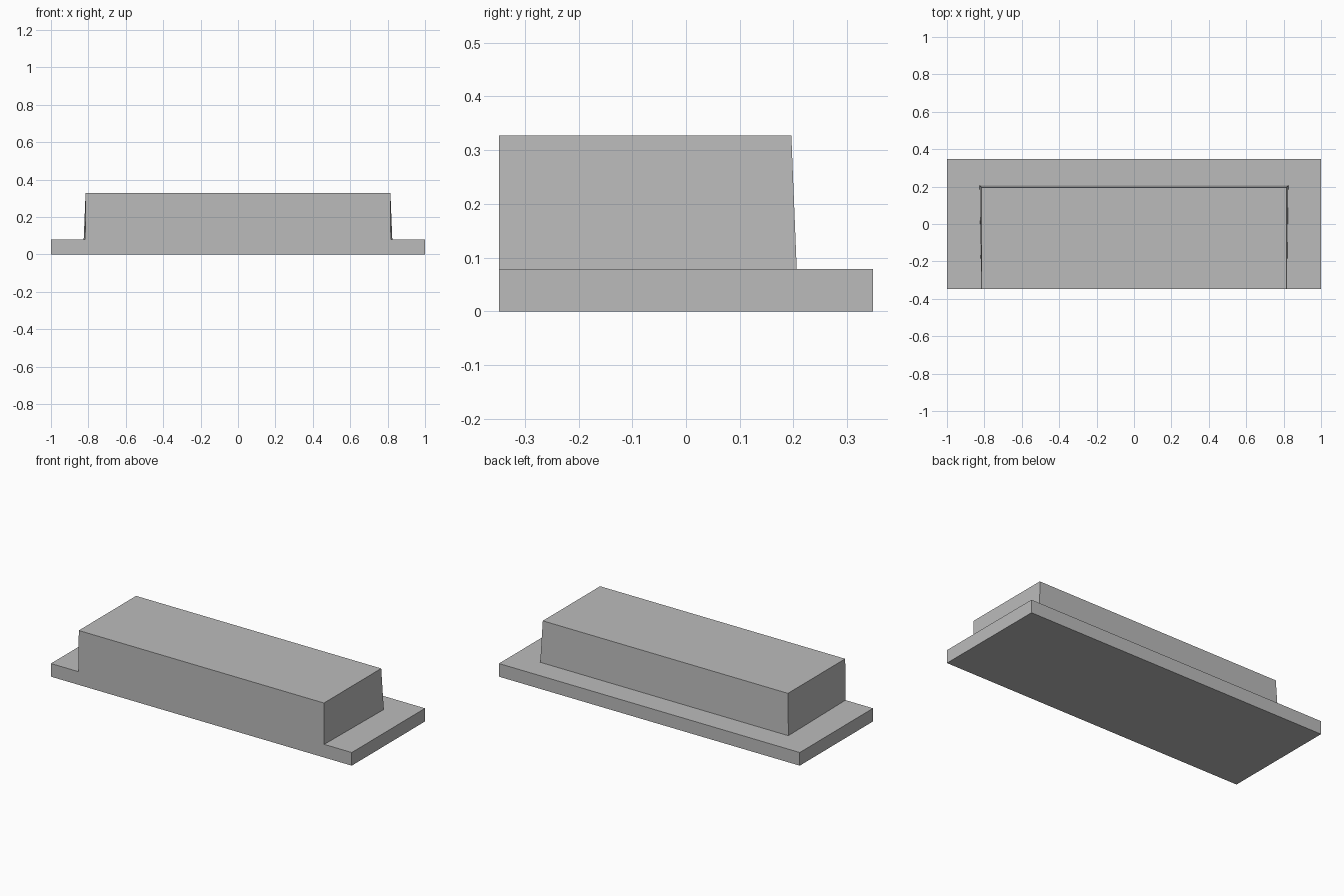
import bpy
import bmesh

# Remove the default object
cube = bpy.data.objects.get("Cube")
if cube:
    bpy.data.objects.remove(cube, do_unlink=True)

# Single plain grey
grey = bpy.data.materials.new("plain_grey")
grey.use_nodes = True
colour = (0.5, 0.5, 0.5, 1)
grey.diffuse_color = colour
grey.node_tree.nodes["Principled BSDF"].inputs["Base Color"].default_value = colour

FRONT, BACK = -0.348, 0.348
BASE_TOP, BLOCK_TOP = 0.079, 0.327


def add_solid(name, bottom, top, open_bottom=False):
    """Join two levels, each (z, front y, front half width, back y, back half width)."""
    bm = bmesh.new()
    rings = []
    for z, front, front_half, back, back_half in (bottom, top):
        corners = ((-front_half, front), (front_half, front),
                   (back_half, back), (-back_half, back))
        rings.append([bm.verts.new((x, y, z)) for x, y in corners])
    low, high = rings
    for i in range(4):
        j = (i + 1) % 4
        bm.faces.new((low[i], low[j], high[j], high[i]))
    bm.faces.new(high)
    if not open_bottom:
        bm.faces.new(reversed(low))
    mesh = bpy.data.meshes.new(name)
    bm.to_mesh(mesh)
    bm.free()
    mesh.materials.append(grey)
    obj = bpy.data.objects.new(name, mesh)
    bpy.context.collection.objects.link(obj)
    return obj


# Flat base plate
add_solid("base_plate", (0, FRONT, 1, BACK, 1), (BASE_TOP, FRONT, 1, BACK, 1))

# Raised block, flush at the front, with drafted sides and back
add_solid("raised_block",
          (BASE_TOP, FRONT, 0.817, 0.206, 0.825),
          (BLOCK_TOP, FRONT, 0.815, 0.196, 0.815),
          open_bottom=True)
